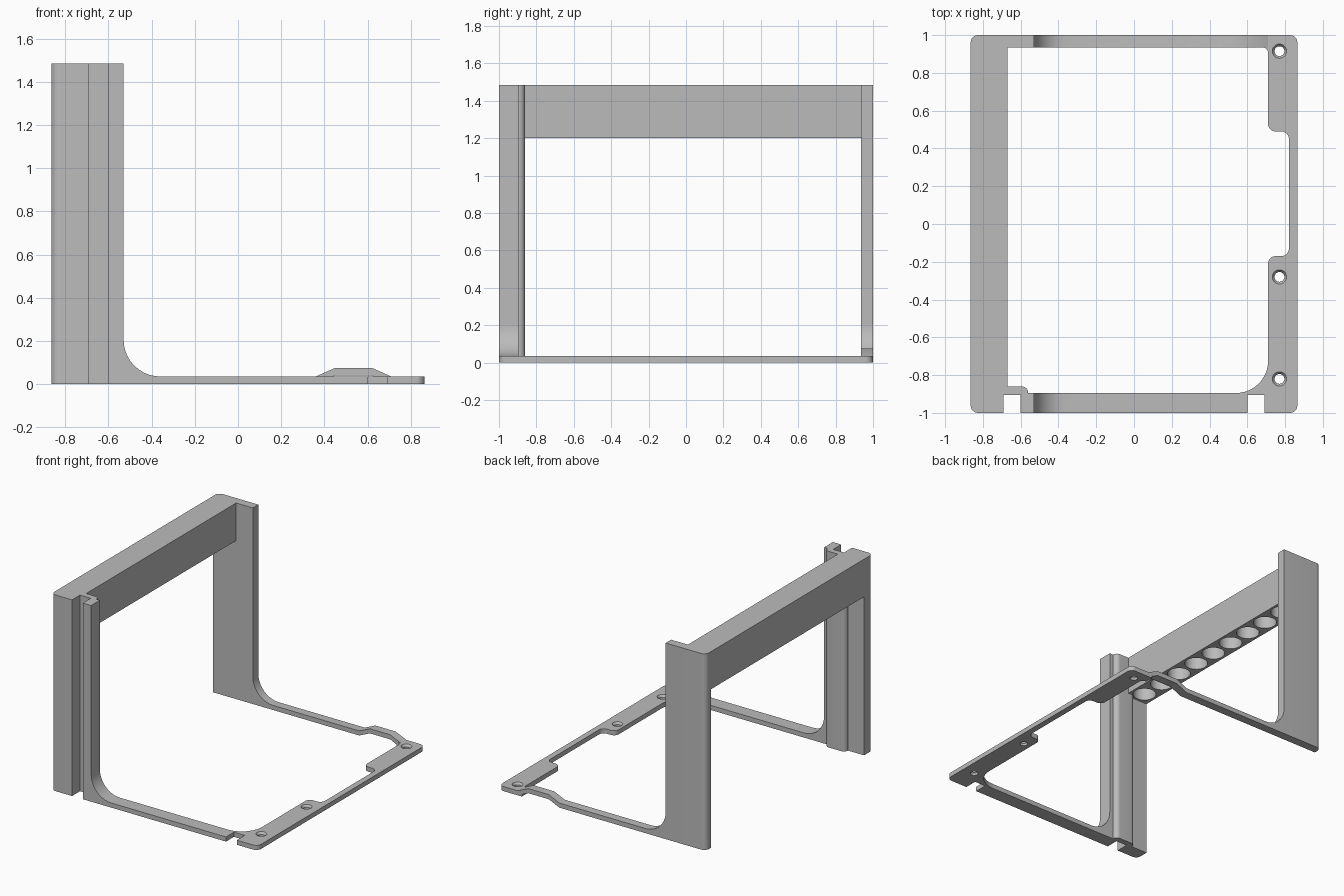
import bpy, bmesh, math
from mathutils import Vector, Matrix

cube = bpy.data.objects.get("Cube")
if cube:
    bpy.data.objects.remove(cube, do_unlink=True)

grey = bpy.data.materials.new("plain_grey")
grey.use_nodes = True
colour = (0.5, 0.5, 0.5, 1)
grey.diffuse_color = colour
grey.node_tree.nodes["Principled BSDF"].inputs["Base Color"].default_value = colour

H = 1.485      # overall height
T = 0.035      # base thickness
L, R = -0.865, 0.865


def add_object(name, bm):
    bmesh.ops.recalc_face_normals(bm, faces=bm.faces[:])
    mesh = bpy.data.meshes.new(name)
    bm.to_mesh(mesh)
    bm.free()
    mesh.materials.append(grey)
    obj = bpy.data.objects.new(name, mesh)
    bpy.context.collection.objects.link(obj)
    return obj


def rounded(points, steps=10):
    """Outline with an arc at every point that carries a radius."""
    out = []
    for i, p in enumerate(points):
        here = Vector(p[:2])
        if len(p) < 3:
            out.append(here)
            continue
        a = (Vector(points[i - 1][:2]) - here).normalized()
        b = (Vector(points[(i + 1) % len(points)][:2]) - here).normalized()
        half = a.angle(b) / 2
        centre = here + (a + b).normalized() * (p[2] / math.sin(half))
        start = here + a * (p[2] / math.tan(half)) - centre
        end = here + b * (p[2] / math.tan(half)) - centre
        sweep = start.angle(end)
        for k in range(steps + 1):
            t = k / steps
            out.append(centre + (start * math.sin((1 - t) * sweep)
                                 + end * math.sin(t * sweep)) / math.sin(sweep))
    return out


def prism(name, points, lo, hi, along_y=False):
    bm = bmesh.new()
    verts = [bm.verts.new((p.x, lo, p.y) if along_y else (p.x, p.y, lo))
             for p in rounded(points)]
    face = bm.faces.new(verts)
    ext = bmesh.ops.extrude_face_region(bm, geom=[face])
    moved = [v for v in ext["geom"] if isinstance(v, bmesh.types.BMVert)]
    shift = Vector((0, hi - lo, 0)) if along_y else Vector((0, 0, hi - lo))
    bmesh.ops.translate(bm, vec=shift, verts=moved)
    return add_object(name, bm)


def cut(obj, name, spots, r_low, r_high, lo, hi):
    """Subtract a row of round cutters from an object."""
    bm = bmesh.new()
    for x, y in spots:
        bmesh.ops.create_cone(bm, cap_ends=True, segments=32, radius1=r_low,
                              radius2=r_high, depth=hi - lo,
                              matrix=Matrix.Translation((x, y, (lo + hi) / 2)))
    cutter = add_object(name, bm)
    mod = obj.modifiers.new(name, "BOOLEAN")
    mod.operation = "DIFFERENCE"
    mod.solver = "EXACT"
    mod.object = cutter
    bpy.context.view_layer.objects.active = obj
    bpy.ops.object.modifier_apply(modifier=mod.name)
    bpy.data.objects.remove(cutter, do_unlink=True)


parts = []

# Front post with a full-height slot and a rounded rib behind it
parts.append(prism("front_post", [
    (L, -1, 0.04), (-0.69, -1), (-0.69, -0.905), (-0.6, -0.905), (-0.6, -1),
    (-0.53, -1), (-0.53, -0.895), (-0.56, -0.895), (-0.56, -0.86, 0.034),
    (-0.73, -0.86, 0.034), (-0.73, -0.895), (L, -0.895)], 0, H))

# Back wall
parts.append(prism("back_wall", [
    (L, 0.935), (-0.53, 0.935), (-0.53, 1), (L, 1, 0.04)], 0, H))

# Base strips, curving up into the uprights
foot = [(-0.53, T, 0.17), (-0.53, 0.21), (-0.55, 0.21), (-0.55, 0)]
parts.append(prism("front_strip", [(0.54, 0), (0.54, T)] + foot,
                   -1, -0.895, True))
parts.append(prism("back_strip", [
    (0.36, 0), (0.45, 0.04), (0.62, 0.04), (0.71, 0), (0.71, T),
    (0.62, 0.075), (0.45, 0.075), (0.36, T)] + foot, 0.935, 1, True))

# Right rail with two mounting pads
rail = prism("right_rail", [
    (0.54, -1), (0.6, -1), (0.6, -0.905), (0.69, -0.905), (0.69, -1),
    (R, -1, 0.04), (R, 1, 0.04), (0.675, 1), (0.675, 0.935),
    (0.71, 0.935, 0.03), (0.71, 0.49, 0.04), (0.82, 0.49, 0.04),
    (0.82, -0.17, 0.04), (0.71, -0.17, 0.04), (0.71, -0.895, 0.17),
    (0.54, -0.895)], 0, T)
screws = [(0.77, y) for y in (0.915, -0.28, -0.82)]
cut(rail, "screw_holes", screws, 0.026, 0.026, -0.05, 0.1)
cut(rail, "countersinks", screws, 0.02, 0.045, 0.01, 0.045)
parts.append(rail)

# Top beam with a row of round pockets underneath
beam = prism("top_beam", [(L, -0.895), (-0.67, -0.895),
                          (-0.67, 0.935), (L, 0.935)], 1.2, H)
cut(beam, "pockets", [(-0.767, -0.8 + 0.187 * i) for i in range(10)],
    0.08, 0.08, 1.1, 1.45)
parts.append(beam)

bpy.ops.object.select_all(action="DESELECT")
for obj in parts:
    obj.select_set(True)
bpy.context.view_layer.objects.active = parts[0]
bpy.ops.object.shade_smooth_by_angle(angle=math.radians(30))
